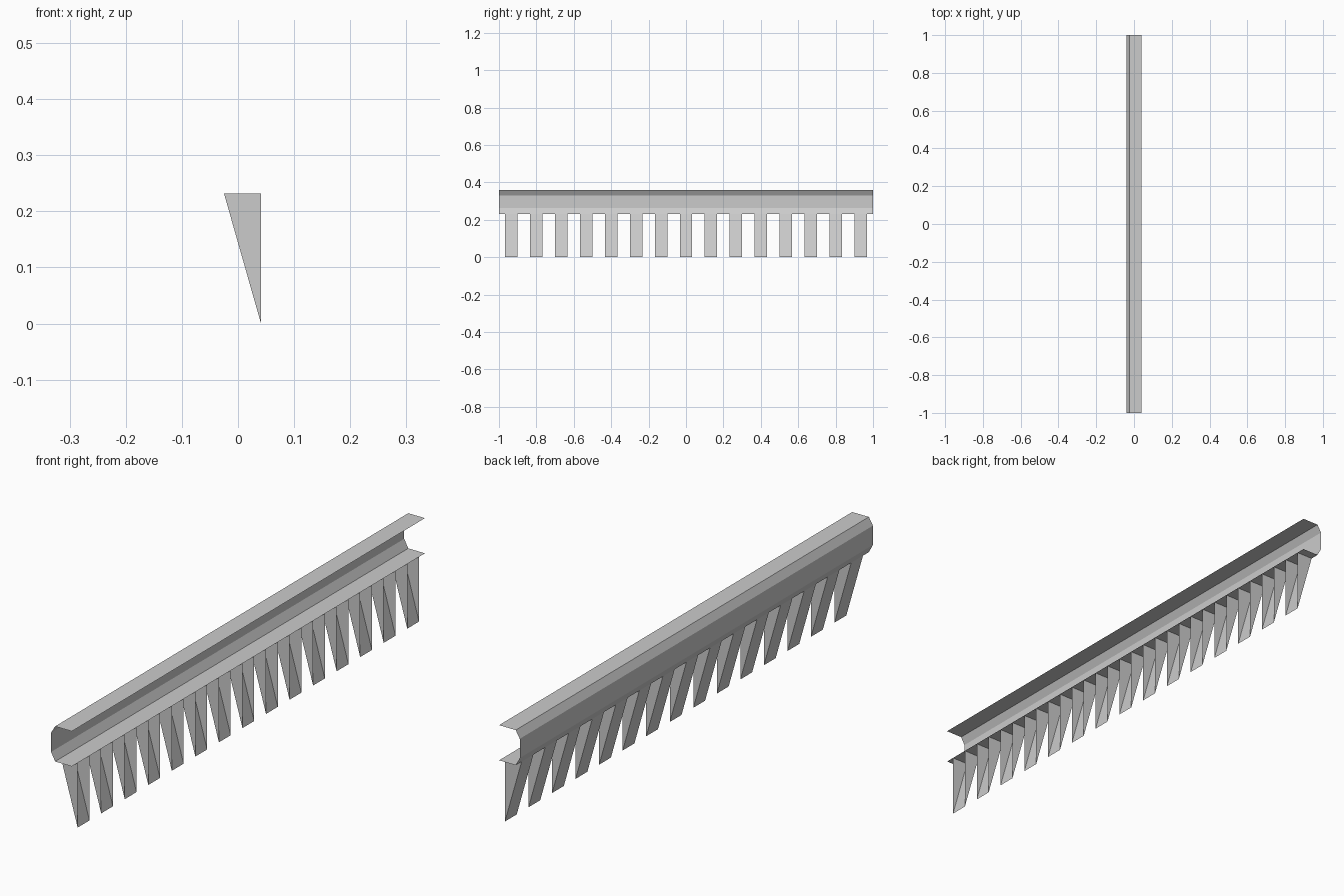
import bpy
import bmesh

cube = bpy.data.objects.get("Cube")
if cube:
    bpy.data.objects.remove(cube, do_unlink=True)

LENGTH = 2.0
TEETH = 15
PITCH = LENGTH / TEETH
X_OPEN, X_BEND = 0.041, -0.025   # open edge and bend line of the flanges
Z_FLANGE, Z_TOP = 0.232, 0.358

# Single plain grey
grey = bpy.data.materials.new("light_grey")
grey.use_nodes = True
colour = (0.6, 0.6, 0.6, 1.0)
grey.diffuse_color = colour
grey.node_tree.nodes["Principled BSDF"].inputs["Base Color"].default_value = colour


def sheet(name, profile, y0, y1, capped=False):
    """Sweep an open x-z profile along y as a thin sheet, optionally with end faces."""
    bm = bmesh.new()
    near = [bm.verts.new((x, y0, z)) for x, z in profile]
    far = [bm.verts.new((x, y1, z)) for x, z in profile]
    for i in range(len(profile) - 1):
        bm.faces.new((near[i], near[i + 1], far[i + 1], far[i]))
    if capped:
        bm.faces.new(near[::-1])
        bm.faces.new(far)
    mesh = bpy.data.meshes.new(name)
    bm.to_mesh(mesh)
    bm.free()
    mesh.materials.append(grey)
    obj = bpy.data.objects.new(name, mesh)
    bpy.context.collection.objects.link(obj)
    return obj


# Folded channel with chamfered bends, open towards +x
sheet("channel_rail",
      [(X_OPEN, Z_FLANGE), (X_BEND, Z_FLANGE), (-X_OPEN, 0.262),
       (-X_OPEN, 0.331), (X_BEND, Z_TOP), (X_OPEN, Z_TOP)],
      -LENGTH / 2, LENGTH / 2)

# Hollow wedge teeth: sloped back and triangular sides, open towards +x
start = -LENGTH / 2 + PITCH / 4
teeth = sheet("wedge_teeth",
              [(X_OPEN, 0.0), (X_BEND, Z_FLANGE), (X_OPEN, Z_FLANGE)],
              start, start + PITCH / 2, capped=True)
row = teeth.modifiers.new("tooth_row", 'ARRAY')
row.count = TEETH
row.use_relative_offset = False
row.use_constant_offset = True
row.constant_offset_displace = (0, PITCH, 0)

# Tooth tops share the rail's lower flange, so drop the duplicate face
bm = bmesh.new()
bm.from_mesh(teeth.data)
tops = [f for f in bm.faces if all(v.co.z > Z_FLANGE - 0.001 for v in f.verts)]
bmesh.ops.delete(bm, geom=tops, context='FACES')
bm.to_mesh(teeth.data)
bm.free()
